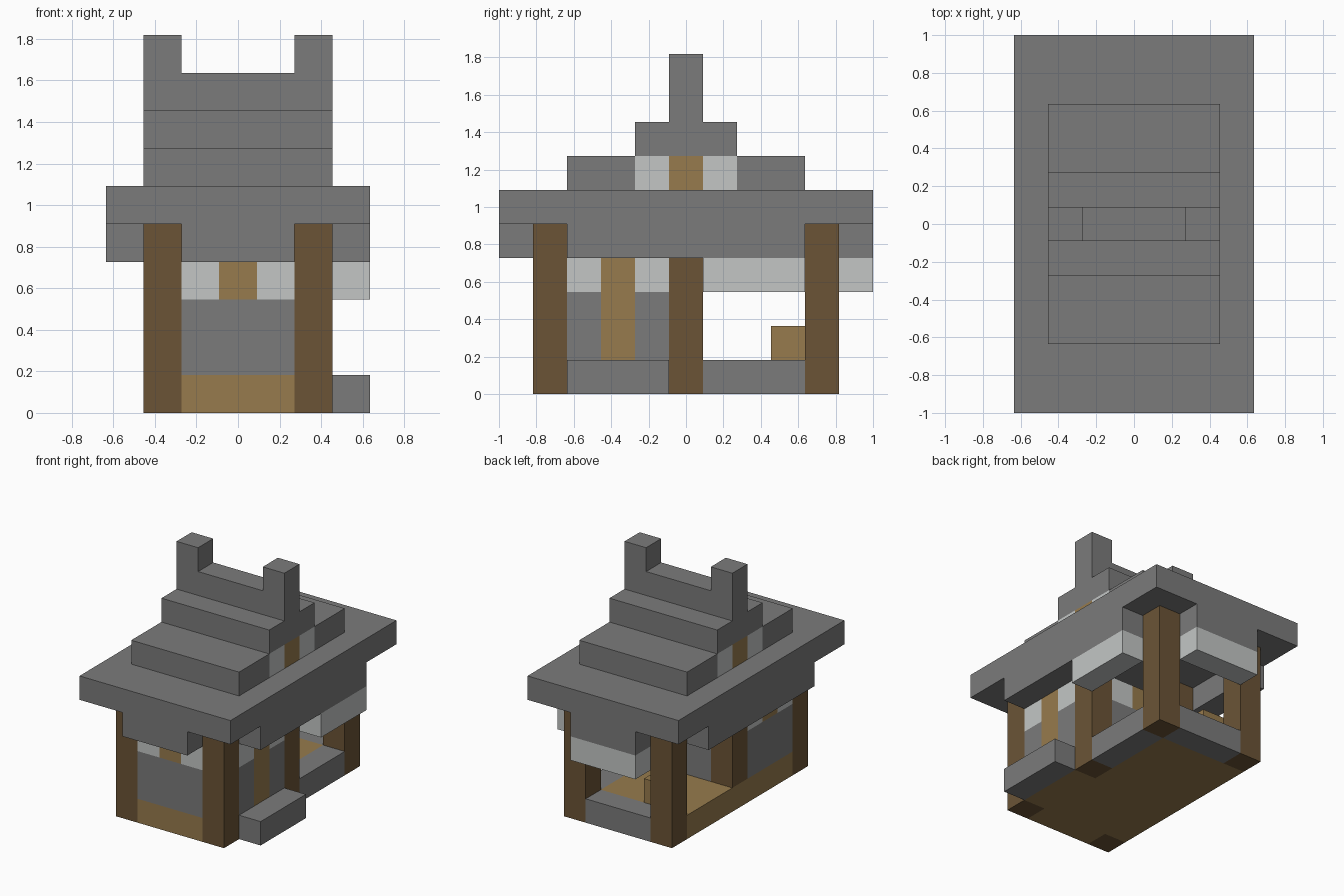
import bpy
import bmesh

if "Cube" in bpy.data.objects:
    bpy.data.objects.remove(bpy.data.objects["Cube"], do_unlink=True)

U = 2 / 11  # one building block


def srgb(v):
    v /= 255
    return v / 12.92 if v <= 0.04045 else ((v + 0.055) / 1.055) ** 2.4


def material(name, r, g, b):
    m = bpy.data.materials.new(name)
    m.use_nodes = True
    col = (srgb(r), srgb(g), srgb(b), 1)
    m.diffuse_color = col
    m.node_tree.nodes["Principled BSDF"].inputs["Base Color"].default_value = col
    return m


stone = material("grey stone", 123, 123, 123)
plank = material("light wood", 151, 123, 77)
log = material("dark wood", 107, 84, 54)
plaster = material("pale plaster", 195, 198, 197)


def part(name, mat, *boxes):
    """Boxes are inclusive block ranges: (x0, x1, y0, y1, z0, z1)."""
    bm = bmesh.new()
    for x0, x1, y0, y1, z0, z1 in boxes:
        vs = bmesh.ops.create_cube(bm, size=1)["verts"]
        for v in vs:
            v.co.x = (x0 if v.co.x < 0 else x1 + 1) * U - 3.5 * U
            v.co.y = (y0 if v.co.y < 0 else y1 + 1) * U - 5.5 * U
            v.co.z = (z0 if v.co.z < 0 else z1 + 1) * U
    me = bpy.data.meshes.new(name)
    bm.to_mesh(me)
    bm.free()
    me.materials.append(mat)
    ob = bpy.data.objects.new(name, me)
    bpy.context.scene.collection.objects.link(ob)
    return ob


# Base: plank floor, stone sills and doorstep
part("floor", plank, (2, 4, 1, 8, 0, 0), (1, 1, 2, 8, 0, 0), (5, 5, 2, 4, 0, 0))
part("side_sill", stone, (5, 5, 6, 8, 0, 0))
part("back_sill", stone, (2, 4, 9, 9, 0, 0))
part("doorstep", stone, (6, 6, 2, 4, 0, 0))

# Posts
for side, x in (("right", 1), ("left", 5)):
    for end, y in (("front", 1), ("back", 9)):
        part(f"{end}_{side}_post", log, (x, x, y, y, 0, 4))
part("middle_left_post", log, (5, 5, 5, 5, 0, 4))
part("middle_right_post", log, (1, 1, 5, 5, 1, 4))

# Enclosed room: front wall and partition
for name, y in (("front_wall", 1), ("partition", 5)):
    part(name, stone, (2, 4, y, y, 1, 2))
    part(name + "_plaster", plaster, (2, 2, y, y, 3, 3), (4, 4, y, y, 3, 3))
    part(name + "_beam", plank, (3, 3, y, y, 3, 3))

# Side walls, with the door on one side
part("right_wall", stone, (1, 1, 2, 4, 1, 2))
part("left_wall", stone, (5, 5, 2, 2, 1, 2), (5, 5, 4, 4, 1, 2))
part("door", plank, (5, 5, 3, 3, 1, 3))
part("right_wall_beam", plank, (1, 1, 3, 3, 3, 3))
for name, x in (("right_wall_plaster", 1), ("left_wall_plaster", 5)):
    part(name, plaster, (x, x, 2, 2, 3, 3), (x, x, 4, 4, 3, 3))

# Porch furniture and awnings
part("chest", plank, (2, 2, 8, 8, 1, 1))
part("side_awning", plaster, (6, 6, 6, 8, 3, 3))
part("back_awning", plaster, (2, 4, 10, 10, 3, 3))

# Roof: eaves, stepped tiers, gable infill, chimneys
part("eaves", stone, (2, 4, 0, 0, 4, 4), (2, 4, 10, 10, 4, 4),
     (0, 0, 2, 8, 4, 4), (6, 6, 2, 8, 4, 4))
part("roof_slab", stone, (0, 6, 0, 10, 5, 5))
part("lower_tier", stone, (1, 5, 2, 3, 6, 6), (1, 5, 7, 8, 6, 6))
part("gable_plaster", plaster, (1, 5, 4, 4, 6, 6), (1, 5, 6, 6, 6, 6))
part("gable_beam", plank, (1, 5, 5, 5, 6, 6))
part("upper_tier", stone, (1, 5, 4, 6, 7, 7))
part("ridge", stone, (1, 5, 5, 5, 8, 8))
for side, x in (("right", 1), ("left", 5)):
    part(f"{side}_chimney", stone, (x, x, 5, 5, 9, 9))
